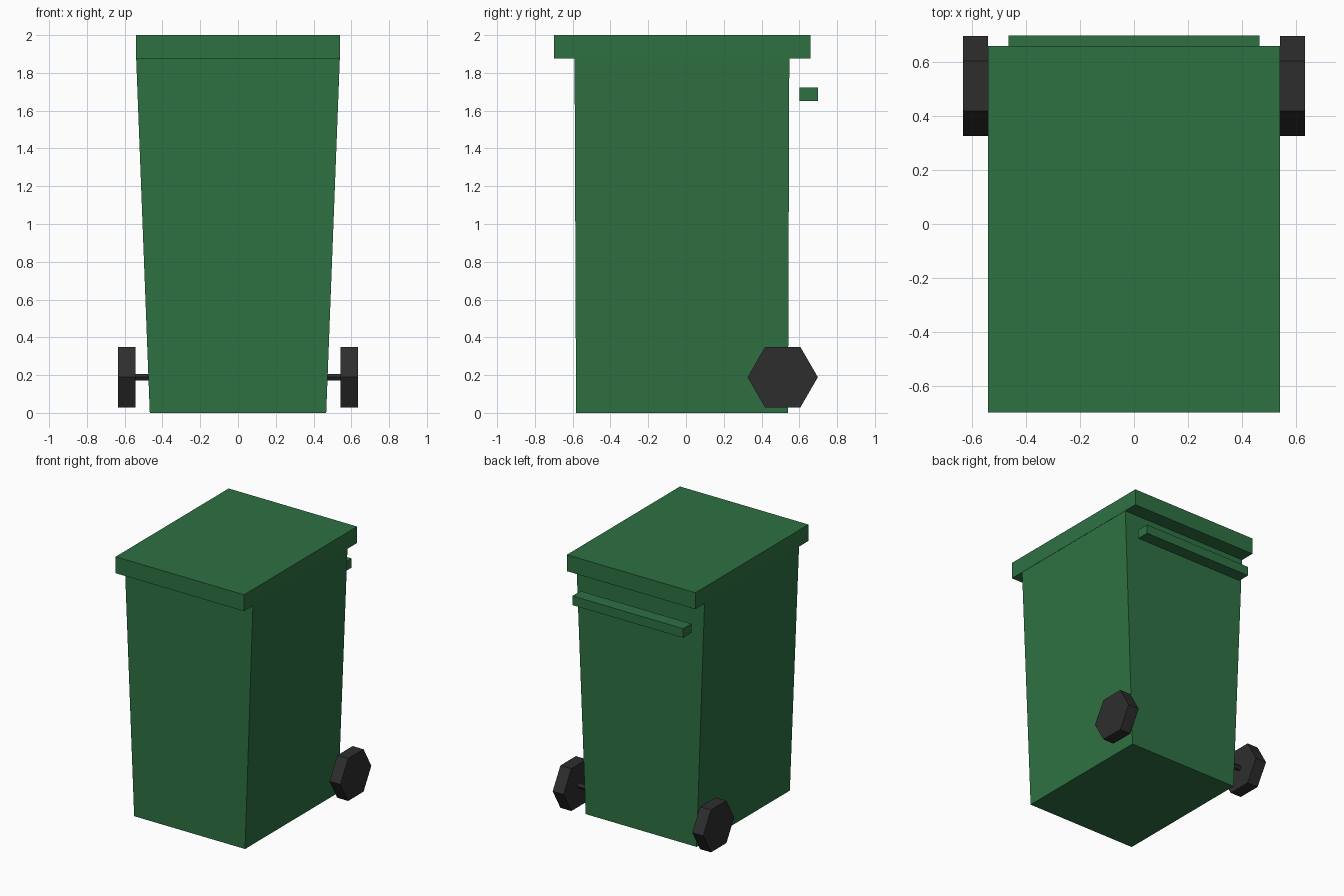
import bpy, bmesh, math
from mathutils import Matrix

if "Cube" in bpy.data.objects:
    bpy.data.objects.remove(bpy.data.objects["Cube"])


def material(name, rgb):
    m = bpy.data.materials.new(name)
    m.diffuse_color = (*rgb, 1)
    m.use_nodes = True
    m.node_tree.nodes["Principled BSDF"].inputs["Base Color"].default_value = m.diffuse_color
    return m


green = material("bin green", (0.027, 0.165, 0.055))
black = material("rubber black", (0.027, 0.027, 0.027))


def finish(name, bm, mat):
    bmesh.ops.recalc_face_normals(bm, faces=bm.faces)
    me = bpy.data.meshes.new(name)
    bm.to_mesh(me)
    bm.free()
    me.materials.append(mat)
    ob = bpy.data.objects.new(name, me)
    bpy.context.collection.objects.link(ob)
    return ob


def tapered_box(name, bottom, top, z0, z1, mat):
    """Box between two rectangles given as (half width, y front, y back)."""
    bm = bmesh.new()
    bmesh.ops.create_cube(bm, size=2)
    for v in bm.verts:
        half, front, back = top if v.co.z > 0 else bottom
        v.co = (half * v.co.x,
                back if v.co.y > 0 else front,
                z1 if v.co.z > 0 else z0)
    return finish(name, bm, mat)


def hex_rod(name, radius, x0, x1, y, z, mat):
    """Six-sided rod along x, flat sides at top and bottom."""
    bm = bmesh.new()
    place = (Matrix.Translation(((x0 + x1) / 2, y, z))
             @ Matrix.Rotation(math.pi / 2, 4, 'Y'))
    bmesh.ops.create_cone(bm, cap_ends=True, segments=6, radius1=radius,
                          radius2=radius, depth=x1 - x0, matrix=place)
    return finish(name, bm, mat)


# Tapered bin body
tapered_box("body", (0.467, -0.582, 0.54), (0.539, -0.59, 0.547), 0, 1.875, green)

# Overhanging lid
lid = (0.541, -0.70, 0.66)
tapered_box("lid", lid, lid, 1.875, 2.0, green)

# Push bar at the back
bar = (0.466, 0.602, 0.70)
tapered_box("handle", bar, bar, 1.652, 1.722, green)

# Axle and wheels
AXLE_Y, AXLE_Z = 0.512, 0.189
hex_rod("axle", 0.021, -0.545, 0.545, AXLE_Y, AXLE_Z, black)
for side, x0, x1 in (("left", -0.634, -0.542), ("right", 0.542, 0.634)):
    hex_rod(side + "_wheel", 0.186, x0, x1, AXLE_Y, AXLE_Z, black)
